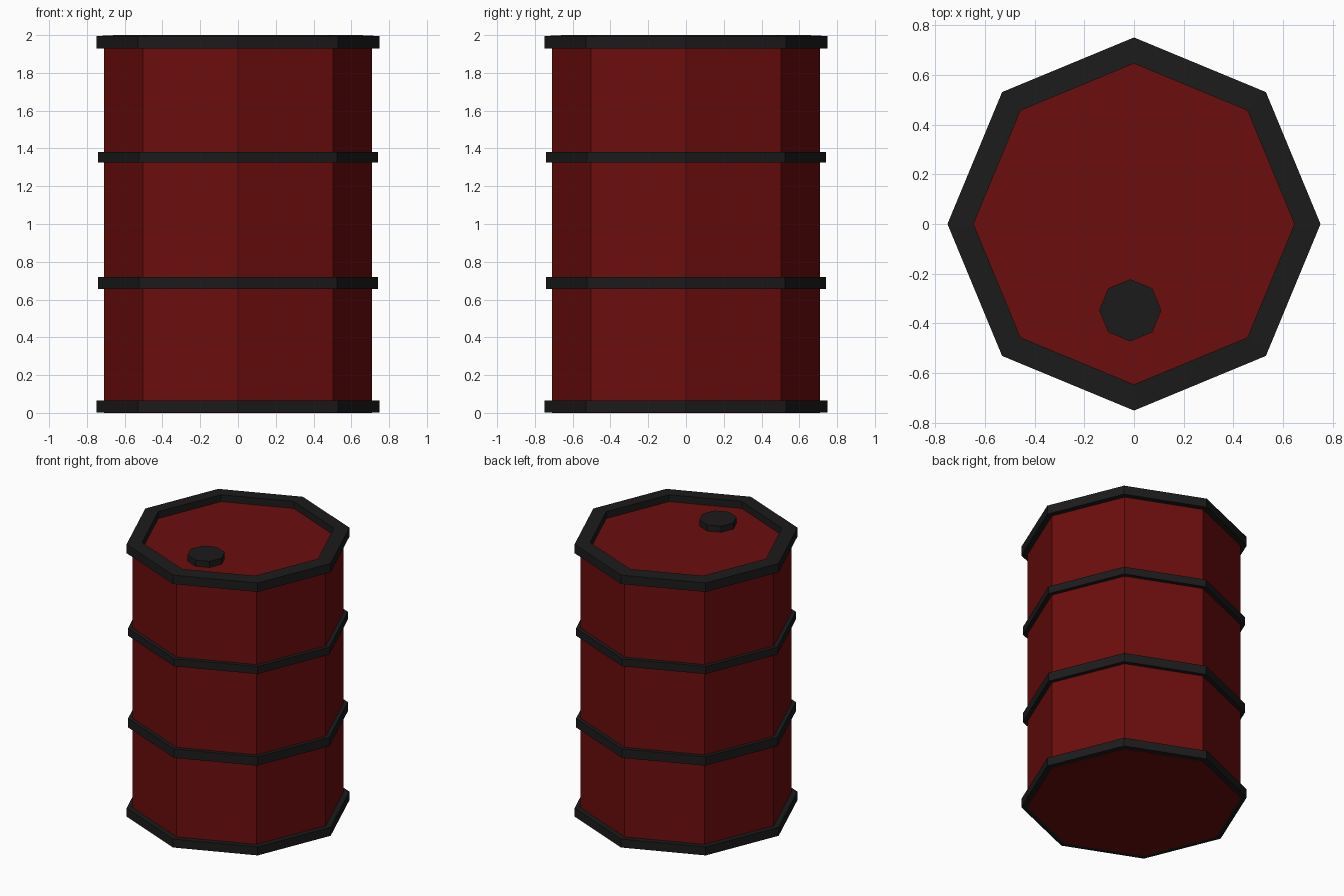
import bpy, bmesh
from math import cos, sin, pi

if "Cube" in bpy.data.objects:
    bpy.data.objects.remove(bpy.data.objects["Cube"])

SIDES = 8


def material(name, rgb):
    m = bpy.data.materials.new(name)
    m.diffuse_color = (*rgb, 1)
    m.use_nodes = True
    m.node_tree.nodes["Principled BSDF"].inputs["Base Color"].default_value = m.diffuse_color
    return m


RED = material("red_paint", (0.15, 0.004, 0.004))
BLACK = material("black_rubber", (0.011, 0.011, 0.011))


def lathe(name, profile, mat, ring=False, centre=(0, 0, 0)):
    """Turn an (r, z) profile into an octagonal solid; ring closes the profile on itself."""
    bm = bmesh.new()
    loops = [[bm.verts.new((r * cos(2 * pi * i / SIDES), r * sin(2 * pi * i / SIDES), z))
              for i in range(SIDES)] for r, z in profile]
    pairs = list(zip(loops, loops[1:]))
    if ring:
        pairs.append((loops[-1], loops[0]))
    else:
        bm.faces.new(loops[0][::-1])
        bm.faces.new(loops[-1])
    for a, b in pairs:
        for i in range(SIDES):
            j = (i + 1) % SIDES
            bm.faces.new((a[i], a[j], b[j], b[i]))
    bmesh.ops.recalc_face_normals(bm, faces=bm.faces)
    me = bpy.data.meshes.new(name)
    bm.to_mesh(me)
    bm.free()
    me.materials.append(mat)
    ob = bpy.data.objects.new(name, me)
    ob.location = centre
    bpy.context.collection.objects.link(ob)
    return ob


# Drum body with recessed lid
lathe("drum_body", [(0.71, 0), (0.71, 1.95)], RED)

# Top rim, standing above the lid
lathe("top_rim", [(0.70, 1.93), (0.75, 1.93), (0.75, 1.995), (0.645, 2.0), (0.645, 1.94)],
      BLACK, ring=True)

# Bottom rim and the two hoops
for name, r, z0, z1 in (("bottom_rim", 0.75, 0.003, 0.065),
                        ("lower_hoop", 0.74, 0.655, 0.72),
                        ("upper_hoop", 0.74, 1.325, 1.38)):
    lathe(name, [(0.70, z0), (r, z0), (r, z1), (0.70, z1)], BLACK, ring=True)

# Filler cap on the lid
lathe("filler_cap", [(0.125, 1.94), (0.125, 1.995)], BLACK, centre=(-0.015, -0.347, 0))
